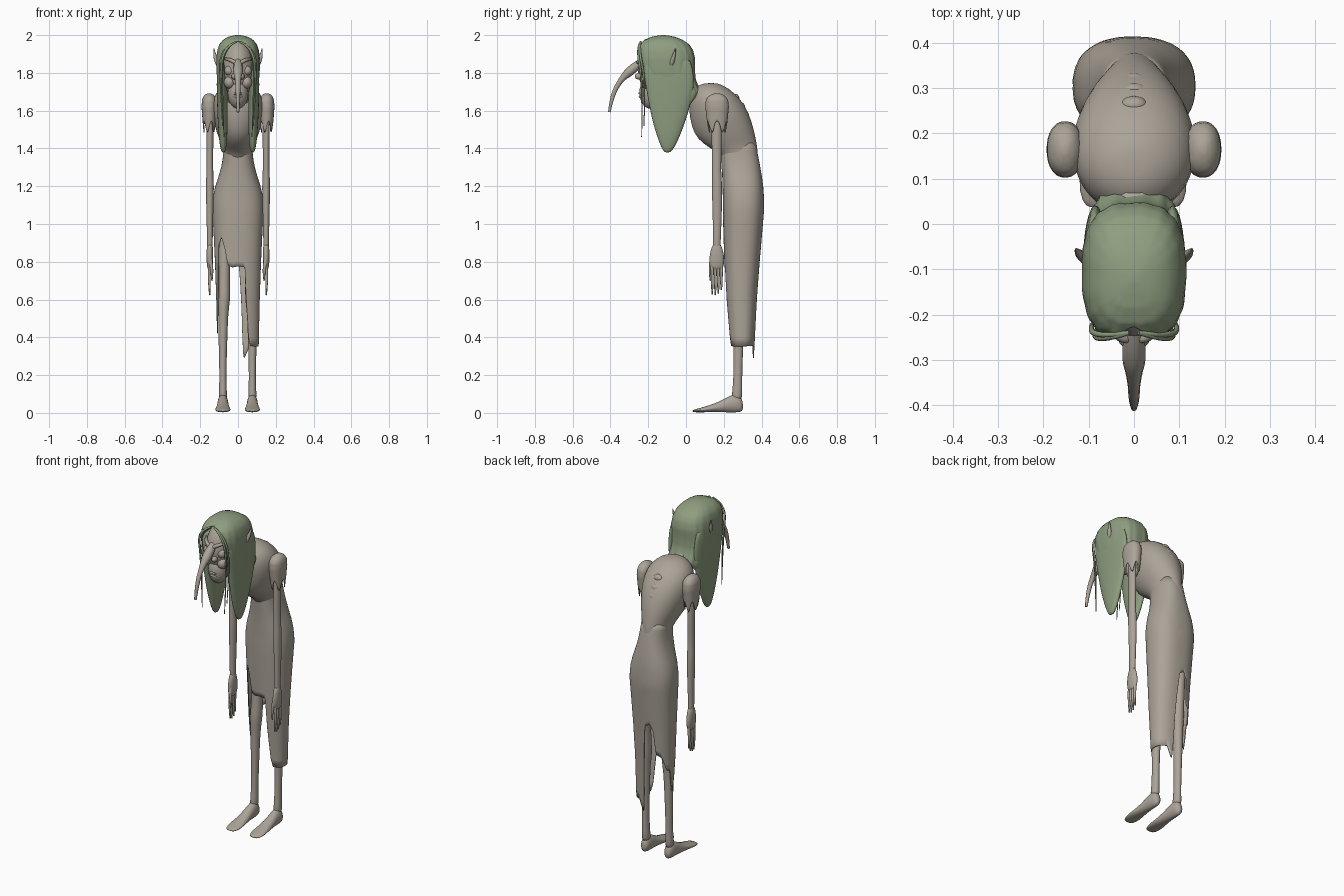
import bpy
import bmesh
import math
from mathutils import Matrix, Vector

if "Cube" in bpy.data.objects:
    bpy.data.objects.remove(bpy.data.objects["Cube"])


def material(name, rgb):
    m = bpy.data.materials.new(name)
    m.use_nodes = True
    m.diffuse_color = (*rgb, 1)
    bsdf = m.node_tree.nodes["Principled BSDF"]
    bsdf.inputs["Base Color"].default_value = (*rgb, 1)
    bsdf.inputs["Roughness"].default_value = 0.8
    return m


SKIN = material("warm_grey", (0.41, 0.37, 0.315))
HAIR = material("moss_green", (0.27, 0.34, 0.215))


def finish(name, bm, mat, subsurf=0):
    me = bpy.data.meshes.new(name)
    bm.to_mesh(me)
    bm.free()
    me.materials.append(mat)
    me.shade_smooth()
    ob = bpy.data.objects.new(name, me)
    bpy.context.scene.collection.objects.link(ob)
    if subsurf:
        mod = ob.modifiers.new("smooth", "SUBSURF")
        mod.levels = mod.render_levels = subsurf
    return ob


def sample(table, key):
    """Linear lookup in rows whose first value rises."""
    if key <= table[0][0]:
        return table[0][1:]
    for a, b in zip(table, table[1:]):
        if key <= b[0]:
            t = (key - a[0]) / (b[0] - a[0])
            return [p + (q - p) * t for p, q in zip(a[1:], b[1:])]
    return table[-1][1:]


def loft(name, sections, mat=SKIN, axis="z", sides=16):
    """Closed tube through (centre, radius x, other radius) sections."""
    bm = bmesh.new()
    rings = []
    for c, ra, rb in sections:
        ring = []
        for j in range(sides):
            a = math.tau * j / sides
            u, v = ra * math.cos(a), rb * math.sin(a)
            off = Vector((u, v, 0)) if axis == "z" else Vector((u, 0, v))
            ring.append(bm.verts.new(Vector(c) + off))
        rings.append(ring)
    for r, s in zip(rings, rings[1:]):
        for j in range(sides):
            k = (j + 1) % sides
            bm.faces.new((r[j], s[j], s[k], r[k]))
    bm.faces.new(rings[0])
    bm.faces.new(rings[-1])
    bmesh.ops.recalc_face_normals(bm, faces=bm.faces)
    return finish(name, bm, mat, 1)


def shell(name, table, hem, mat, cx=0, square=2, power=1, rows=24, cols=128, ripple=0):
    """Hanging cloth or hair: rows (z, half width, front y, back y), hem by angle."""
    bm = bmesh.new()
    top = table[-1][0]
    grid = []
    for i in range(rows + 1):
        line = []
        for j in range(cols):
            deg = -180 + 360 * j / cols
            a = math.radians(deg)
            z = top - (top - hem(deg)) * (i / rows) ** power
            w, y0, y1 = sample(table, z)
            s, c = math.sin(a), math.cos(a)
            k = 1 + ripple * math.sin(17 * a) * i / rows
            x = w * k * math.copysign(abs(s) ** (2 / square), s)
            y = (y0 + y1) / 2 - (y1 - y0) / 2 * k * math.copysign(abs(c) ** (2 / square), c)
            line.append(bm.verts.new((cx + x, y, z)))
        grid.append(line)
    for r, s in zip(grid, grid[1:]):
        for j in range(cols):
            k = (j + 1) % cols
            bm.faces.new((r[j], s[j], s[k], r[k]))
    bm.faces.new(grid[0])
    ob = finish(name, bm, mat)
    mod = ob.modifiers.new("thickness", "SOLIDIFY")
    mod.thickness, mod.offset = 0.005, -1
    return ob


def ball(name, loc, size, mat=SKIN):
    bm = bmesh.new()
    bmesh.ops.create_uvsphere(bm, u_segments=24, v_segments=14, radius=1)
    bm.transform(Matrix.Translation(loc) @ Matrix.Diagonal((*size, 1)))
    return finish(name, bm, mat)


def tube(name, points, radii, mat=SKIN):
    cu = bpy.data.curves.new(name, "CURVE")
    cu.dimensions, cu.bevel_depth, cu.bevel_resolution = "3D", 1, 3
    cu.use_fill_caps, cu.resolution_u = True, 6
    sp = cu.splines.new("NURBS")
    sp.points.add(len(points) - 1)
    for p, co, r in zip(sp.points, points, radii):
        p.co, p.radius = (*co, 1), r
    sp.use_endpoint_u, sp.order_u = True, 3
    cu.materials.append(mat)
    ob = bpy.data.objects.new(name, cu)
    bpy.context.scene.collection.objects.link(ob)
    bpy.ops.object.select_all(action="DESELECT")
    ob.select_set(True)
    bpy.context.view_layer.objects.active = ob
    bpy.ops.object.convert(target="MESH")
    bpy.context.object.data.shade_smooth()


# Hunched upper body: z, half width, front y, back y; its foot hides in the dress
body = [(1.3, .07, .2, .38), (1.37, .076, .185, .38), (1.405, .08, .12, .378),
        (1.45, .1, .06, .37), (1.51, .122, .03, .358), (1.6, .14, .014, .328),
        (1.67, .132, .018, .282), (1.715, .1, .04, .23), (1.74, .055, .075, .185),
        (1.746, .02, .11, .155)]
loft("upper_body", [((0, (f + b) / 2, z), w, (b - f) / 2) for z, w, f, b in body], sides=32)
for i in range(6):
    z = 1.44 + i * 0.045
    ball("spine_bump", (0, sample(body, z)[2] - 0.023, z), (.03, .02, .024))

# Ragged dress with slits front and back
skirt = [(.28, .108, .235, .36), (.6, .115, .212, .375), (.8, .122, .203, .39),
         (.95, .129, .198, .403), (1.08, .136, .195, .414), (1.13, .134, .195, .413),
         (1.19, .123, .194, .41), (1.25, .103, .192, .402), (1.32, .084, .187, .39),
         (1.38, .077, .182, .378), (1.43, .074, .185, .366)]
rag = [(-180, .82), (-170, .84), (-160, .8), (-154, .66), (-135, .64), (-115, .56),
       (-100, .56), (-88, .42), (-75, .5), (-64, .62), (-52, .88), (-40, .93),
       (-30, .87), (-22, .78), (-10, .77), (0, .775), (14, .77), (17, .62), (21, .52),
       (26, .4), (33, .355), (60, .35), (150, .355), (163, .3), (168, .285),
       (171, .4), (174, .6), (180, .82)]
shell("ragged_dress", skirt, lambda d: sample(rag, d)[0], SKIN, square=2.4, cols=160)

# Legs and long flat feet
for side, x in (("right", -.08), ("left", .076)):
    loft(side + "_leg", [((x * .9, .3, 1.0), .04, .045), ((x * .9, .295, .8), .031, .037),
                         ((x * .92, .285, .66), .032, .036), ((x * .94, .28, .6), .035, .038),
                         ((x * .97, .28, .53), .026, .03), ((x, .278, .42), .025, .028),
                         ((x, .276, .25), .019, .023), ((x, .272, .12), .019, .025),
                         ((x, .268, .06), .027, .032)])
    foot = [(.304, .035, .016, .026), (.275, .054, .029, .053), (.235, .048, .029, .046),
            (.18, .032, .033, .029), (.12, .021, .04, .018), (.07, .014, .043, .011),
            (.032, .009, .026, .006)]
    loft(side + "_foot", [((x, y, z), w, h) for y, z, w, h in foot], axis="y")

# Neck and head
tube("neck", [(0, .14, 1.6), (0, .04, 1.68), (0, -.1, 1.8)], [.07, .06, .05])
ball("skull", (0, -.125, 1.82), (.088, .131, .155))
ball("jaw", (0, -.185, 1.695), (.055, .062, .085))
tube("long_nose", [(0, -.228, 1.865), (0, -.285, 1.82), (0, -.345, 1.765), (0, -.392, 1.68),
                   (0, -.406, 1.592)], [.018, .031, .014, .012, .007])
tube("upper_lip", [(-.035, -.222, 1.685), (0, -.27, 1.7), (.035, -.222, 1.685)], [.004, .007, .004])
tube("lower_lip", [(-.032, -.222, 1.675), (0, -.268, 1.672), (.032, -.222, 1.675)],
     [.004, .008, .004])

# Paired parts of face, hair and arms
for side, s in (("right", -1), ("left", 1)):
    ball(side + "_eye", (s * .044, -.222, 1.812), (.028, .022, .026))
    ball(side + "_cheek", (s * .044, -.206, 1.75), (.03, .036, .034))
    ball(side + "_nostril", (s * .02, -.25, 1.782), (.015, .021, .017))
    tube(side + "_brow", [(s * .01, -.252, 1.85), (s * .036, -.262, 1.872), (s * .075, -.195, 1.875)],
         [.01, .012, .005])
    tube(side + "_ear", [(s * .09, -.085, 1.83), (s * .122, -.07, 1.86), (s * .128, -.055, 1.93)],
         [.014, .015, .002])

    lock = [(1.9, -.1, .12, .02), (1.82, -.095, .135, .026), (1.74, -.085, .133, .029),
            (1.65, -.085, .116, .029), (1.55, -.09, .092, .027), (1.46, -.093, .06, .023),
            (1.405, -.096, .036, .017), (1.376, -.098, .014, .008)]
    loft(side + "_hair_lock", [((s * (.088 - (1.9 - z) * .02), y, z), w, d)
                               for z, y, d, w in lock], HAIR)
    for k in range(2):
        x = s * (.086 + .008 * k)
        tube(side + "_hair_strand", [(s * .01, -.24, 1.965), (x, -.262 + .01 * k, 1.93),
                                     (x, -.228 + .015 * k, 1.75),
                                     (x - s * .012, -.235 + .012 * k, 1.46 + .06 * k)],
             [.005, .007, .005, .002], HAIR)

    # Sleeve with a torn edge
    sleeve = [(1.48, .03, .122, .21), (1.55, .036, .11, .22), (1.62, .041, .102, .227),
              (1.655, .039, .105, .223), (1.675, .031, .117, .21), (1.687, .019, .137, .192),
              (1.692, .007, .155, .173)]
    shell(side + "_sleeve", sleeve, lambda d: 1.515 + .03 * math.sin(math.radians(d * 5)),
          SKIN, cx=s * .152, square=2.2, power=1.7, rows=18, cols=64)

    x = s * .149
    loft(side + "_arm", [((x, .162, 1.63), .02, .026), ((x, .162, 1.45), .019, .028),
                         ((x, .162, 1.27), .017, .023), ((x, .164, 1.22), .022, .027),
                         ((x, .165, 1.16), .021, .028), ((x, .165, 1.0), .017, .023),
                         ((x, .163, .89), .015, .02), ((x, .163, .83), .014, .02)])
    loft(side + "_palm", [((x, .163, .9), .014, .02), ((x, .163, .86), .018, .034),
                          ((x, .163, .81), .019, .043), ((x, .163, .75), .013, .034)])
    for k in range(4):
        y = .139 + .016 * k
        end = .64 - .013 * (k in (1, 2)) + .008 * k
        tube(side + "_finger", [(x, y, .78), (x + s * .006, y, .71), (x, y, end - .012)],
             [.009, .008, .004])
    tube(side + "_thumb", [(x, .138, .82), (x - s * .015, .124, .76), (x - s * .01, .13, .7)],
         [.011, .009, .004])

# Hair over the scalp, open at the face
scalp = [(1.5, .1, -.17, .01), (1.6, .104, -.19, .03), (1.69, .107, -.21, .088),
         (1.73, .109, -.222, .064), (1.77, .111, -.235, .05), (1.82, .115, -.25, .046),
         (1.88, .115, -.262, .047), (1.92, .11, -.259, .037), (1.95, .1, -.246, .018),
         (1.975, .08, -.22, -.018), (1.99, .054, -.185, -.056), (1.997, .029, -.152, -.088),
         (2.0, .01, -.13, -.11)]
edge = [(0, 1.968), (15, 1.948), (25, 1.92), (36, 1.86), (44, 1.75), (52, 1.64), (65, 1.57),
        (90, 1.52), (120, 1.57), (138, 1.66), (152, 1.695), (180, 1.69)]
shell("scalp_hair", scalp, lambda d: sample(edge, abs(d))[0], HAIR, square=2.7, power=1.8,
      rows=28, ripple=.012)
